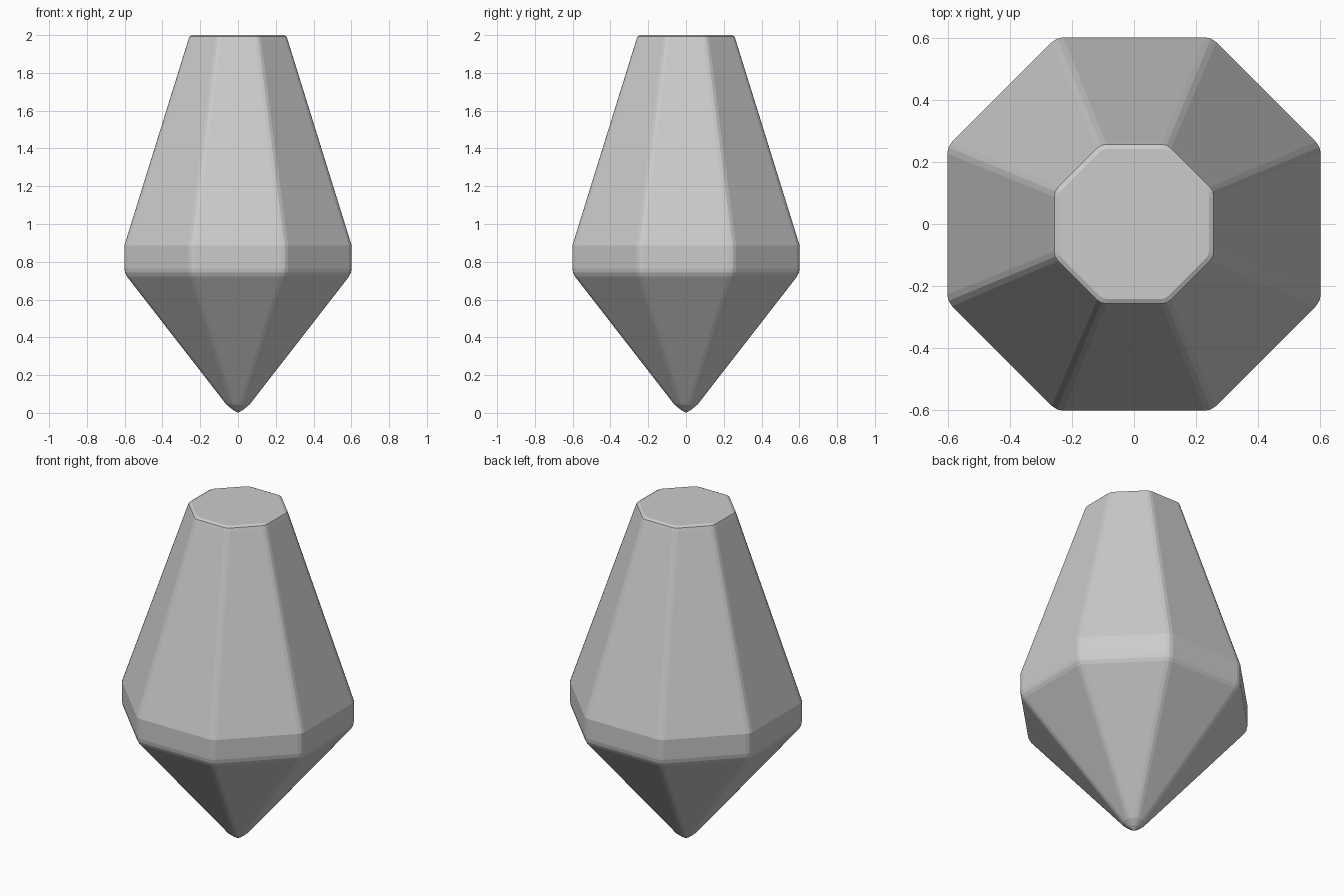
import bpy, bmesh, math

if "Cube" in bpy.data.objects:
    bpy.data.objects.remove(bpy.data.objects["Cube"])

SIDES = 8
HALF = math.pi / SIDES
# (height, distance from axis to flat, corner cut) from the tip up to the top rim
PROFILE = [
    (0.018, 0.030, 0.009), (0.045, 0.062, 0.018),
    (0.722, 0.588, 0.022), (0.742, 0.598, 0.022), (0.765, 0.602, 0.022),
    (0.885, 0.602, 0.022),
    (1.975, 0.263, 0.018), (1.992, 0.257, 0.017), (2.0, 0.242, 0.014),
]


def ring(bm, z, apothem, cut):
    """Octagon loop whose corners are rounded with two segments."""
    verts = []
    radius = cut / math.tan(HALF)
    corner = apothem / math.cos(HALF)
    centre = corner - radius / math.cos(HALF)
    for i in range(SIDES):
        mid = (2 * i + 1) * HALF
        for step in (-HALF, 0, HALF):
            a = mid + step
            verts.append(bm.verts.new((
                centre * math.cos(mid) + radius * math.cos(a),
                centre * math.sin(mid) + radius * math.sin(a), z)))
    return verts


bm = bmesh.new()
rings = [ring(bm, *p) for p in PROFILE]
n = len(rings[0])
tip = bm.verts.new((0, 0, 0))

# Tip fan, facet bands, flat top
for i in range(n):
    bm.faces.new((tip, rings[0][(i + 1) % n], rings[0][i]))
for low, high in zip(rings, rings[1:]):
    for i in range(n):
        j = (i + 1) % n
        bm.faces.new((low[i], low[j], high[j], high[i]))
bm.faces.new(rings[-1])
bmesh.ops.recalc_face_normals(bm, faces=bm.faces[:])

mesh = bpy.data.meshes.new("crystal")
bm.to_mesh(mesh)
bm.free()
crystal = bpy.data.objects.new("crystal", mesh)
bpy.context.collection.objects.link(crystal)
